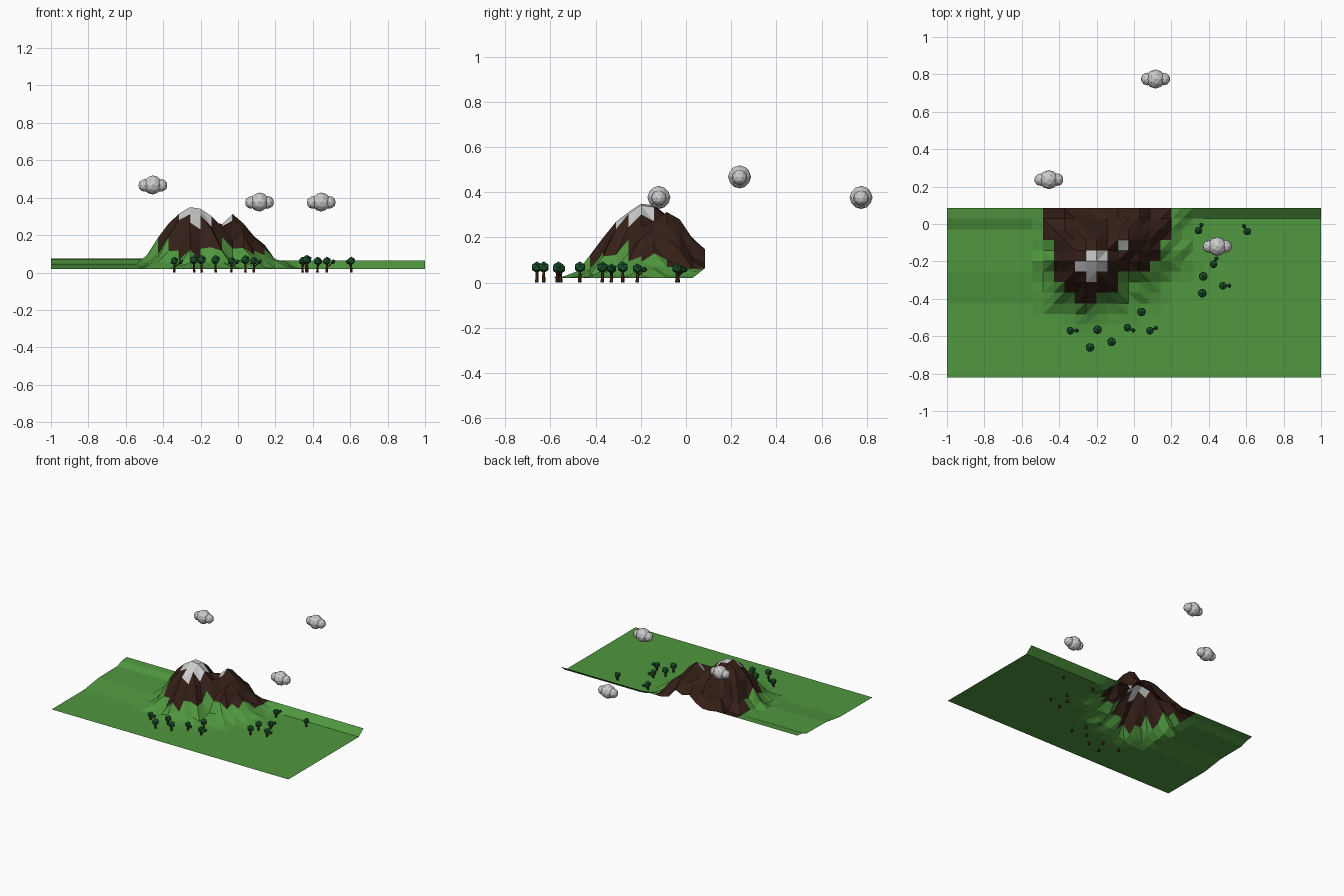
import bpy, bmesh, math, random
from mathutils import Matrix, Vector

if "Cube" in bpy.data.objects:
    bpy.data.objects.remove(bpy.data.objects["Cube"])

random.seed(4)


def material(name, rgb):
    m = bpy.data.materials.new(name)
    m.diffuse_color = (*rgb, 1)
    m.use_nodes = True
    m.node_tree.nodes["Principled BSDF"].inputs["Base Color"].default_value = m.diffuse_color
    return m


grass = material("grass", (0.08, 0.31, 0.05))
rock = material("rock", (0.035, 0.014, 0.009))
snow = material("snow", (0.62, 0.62, 0.62))
leaf = material("leaf", (0.012, 0.10, 0.03))
bark = material("bark", (0.07, 0.025, 0.01))


def interp(profile, d):
    for (a, za), (b, zb) in zip(profile, profile[1:]):
        if d <= b:
            return za + (zb - za) * max(0, d - a) / (b - a)
    return profile[-1][1]


def finish(bm, name, mats=()):
    mesh = bpy.data.meshes.new(name)
    bm.to_mesh(mesh)
    bm.free()
    for m in mats:
        mesh.materials.append(m)
    ob = bpy.data.objects.new(name, mesh)
    bpy.context.collection.objects.link(ob)
    return ob


# Terrain: banks at either side, two peaks with falling profiles
LEFT_BANK = [(-0.82, .02), (-0.43, .02), (-0.255, .045), (-0.085, .047),
             (-0.03, .047), (0.03, .069), (0.085, .074)]
RIGHT_BANK = [(-0.82, .02), (0.03, .02), (0.085, .065)]
PEAK_A = [(0, .358), (.06, .335), (.1, .275), (.15, .235), (.2, .145),
          (.25, .07), (.32, .03), (.37, .02)]
PEAK_B = [(0, .313), (.05, .29), (.09, .22), (.15, .155), (.2, .10),
          (.27, .05), (.35, .02)]
NX, NY = 35, 16


def peak(x, y, cx, cy, profile, spurs, phase):
    d, a = math.hypot(x - cx, y - cy), math.atan2(y - cy, x - cx)
    return interp(profile, d * (1 + 0.09 * math.sin(spurs * a + phase)))


def height(x, y):
    base = interp(LEFT_BANK if x < -0.3 else RIGHT_BANK, y)
    h = max(peak(x, y, -0.24, -0.18, PEAK_A, 9, 0.6),
            peak(x, y, -0.03, -0.085, PEAK_B, 8, 1.5))
    if h > 0.04 and h < 0.3:
        h += random.uniform(-.014, .014)
    return max(base, h)


def is_snow(x, y):
    u, v = x + 0.24, y + 0.225
    main = abs(u) < .09 and abs(v) < .09 and abs(v - u) < .07 and u + v > -.1
    return main or (-.1 < x < .0 and -.145 < y < -.08)


bm = bmesh.new()
grid = []
for i in range(NX + 1):
    x = -1 + 2 * i / NX
    col = []
    for j in range(NY + 1):
        y = -0.82 + 0.905 * j / NY
        col.append(bm.verts.new((x, y, height(x, y))))
    grid.append(col)
for i in range(NX):
    for j in range(NY):
        q = [grid[i][j], grid[i + 1][j], grid[i + 1][j + 1], grid[i][j + 1]]
        c = sum((v.co for v in q), Vector()) / 4
        hill = -0.5 < c.x < 0.3 and c.z > 0.03
        kind = 0
        if -0.5 < c.x < 0.2 and c.z > 0.125 - 0.25 * max(0, c.y + 0.2):
            kind = 2 if is_snow(c.x, c.y) else 1
        tris = [q]
        if hill:
            tris = ([q[:3], [q[0], q[2], q[3]]] if (c.x + 0.2) * (c.y + 0.18) > 0
                    else [[q[0], q[1], q[3]], q[1:]])
        for t in tris:
            bm.faces.new(t).material_index = kind
finish(bm, "terrain", (grass, rock, snow))


def ball(bm, p, r, subdiv, squash=1.0, idx=0):
    res = bmesh.ops.create_icosphere(
        bm, subdivisions=subdiv, radius=r,
        matrix=Matrix.Translation(p) @ Matrix.Diagonal((1, 1, squash, 1)))
    for f in {f for v in res["verts"] for f in v.link_faces}:
        f.material_index = idx


def stick(bm, a, b, r1, r2, idx):
    a, b = Vector(a), Vector(b)
    rot = (b - a).to_track_quat('Z', 'Y').to_matrix().to_4x4()
    res = bmesh.ops.create_cone(
        bm, cap_ends=True, segments=6, radius1=r1, radius2=r2,
        depth=(b - a).length, matrix=Matrix.Translation((a + b) / 2) @ rot)
    for f in {f for v in res["verts"] for f in v.link_faces}:
        f.material_index = idx


def tree(x, y, branch=None):
    bm = bmesh.new()
    top = 0.068 if branch is None else 0.062
    stick(bm, (0, 0, 0), (0, 0, top), .008, .005, 1)
    ball(bm, (0, 0, top), .026 if branch is None else .023, 1)
    if branch is not None:
        bx, by = .034 * math.cos(branch), .034 * math.sin(branch)
        stick(bm, (0, 0, .028), (bx, by, .055), .004, .003, 1)
        ball(bm, (bx, by, .058), .013, 1)
    finish(bm, "tree", (leaf, bark)).location = (x, y, 0)


# Plain trees, then trees with a side branch (angle given)
for x, y in [(-.235, -.66), (-.195, -.565), (-.12, -.63), (.04, -.47),
             (.365, -.37), (.37, -.28)]:
    tree(x, y)
for x, y, a in [(-.34, -.57, 0), (-.035, -.555, -.4), (.085, -.57, .4),
                (.475, -.33, 0), (.425, -.215, 1.1), (.345, -.035, 1.1),
                (.605, -.04, 2.1)]:
    tree(x, y, a)

# Clouds: large puff between two small ones
for p in [(-.455, .237, .468), (.115, .775, .377), (.445, -.12, .377)]:
    bm = bmesh.new()
    ball(bm, (0, 0, 0), .051, 2)
    for s in (-1, 1):
        ball(bm, (s * .044, 0, -.002), .034, 2)
    finish(bm, "cloud").location = p
